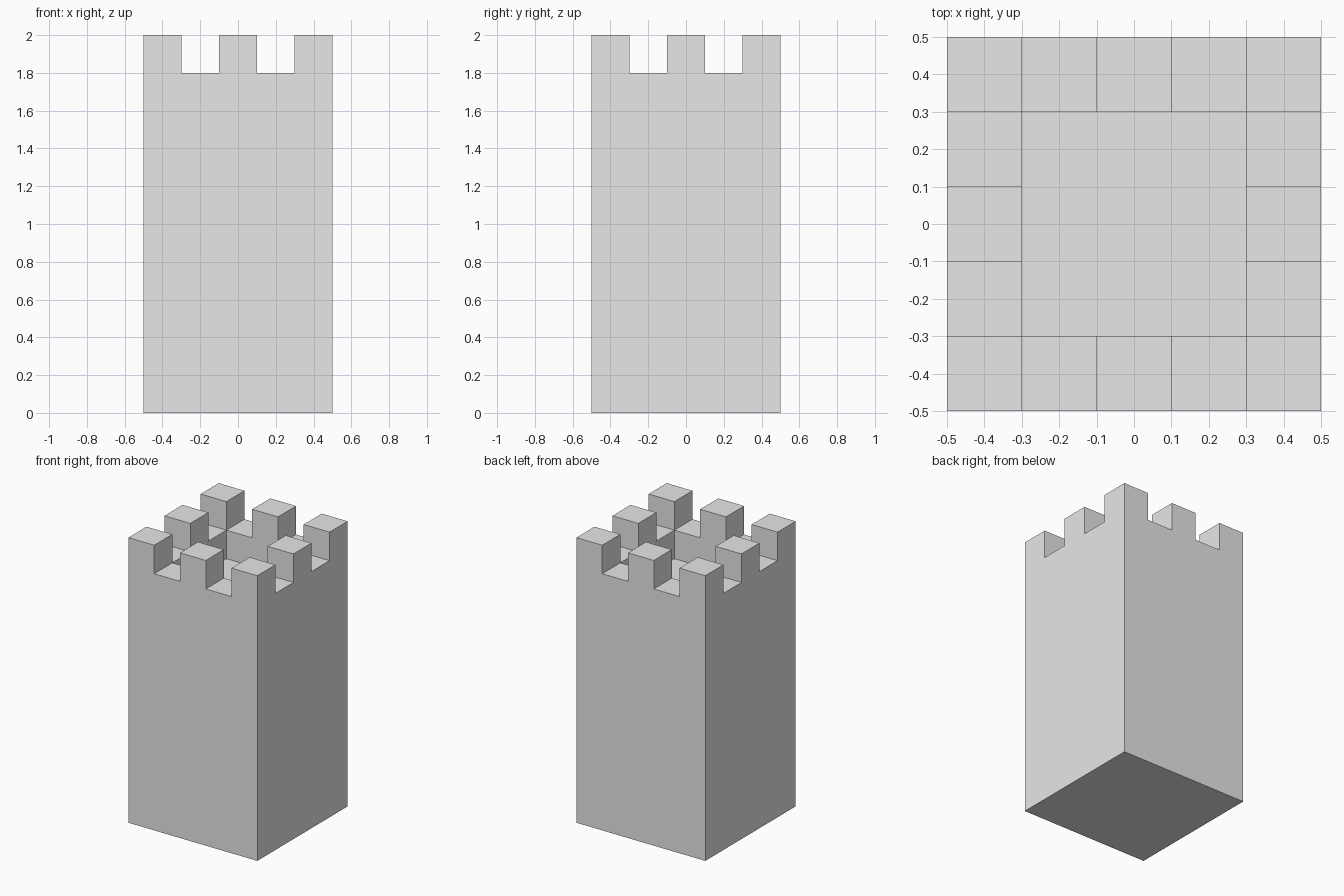
import bpy
import bmesh

if "Cube" in bpy.data.objects:
    bpy.data.objects.remove(bpy.data.objects["Cube"], do_unlink=True)

CELL = 0.2          # width of one merlon, gap or wall thickness
FLOOR_HEIGHT = 1.6  # sunken roof floor


def make_material(name, colour):
    mat = bpy.data.materials.new(name)
    mat.use_nodes = True
    mat.diffuse_color = colour
    mat.node_tree.nodes["Principled BSDF"].inputs["Base Color"].default_value = colour
    return mat


def raise_faces(bm, faces, height, keep=False):
    """Extrude faces straight up and return the raised copies."""
    result = bmesh.ops.extrude_face_region(bm, geom=faces, use_keep_orig=keep)["geom"]
    verts = [g for g in result if isinstance(g, bmesh.types.BMVert)]
    bmesh.ops.translate(bm, verts=verts, vec=(0, 0, height))
    return [g for g in result if isinstance(g, bmesh.types.BMFace)]


def cell_index(face):
    """Column and row of a cell, counted from the centre."""
    centre = face.calc_center_median()
    return round(centre.x / CELL), round(centre.y / CELL)


bm = bmesh.new()
bmesh.ops.create_grid(bm, x_segments=5, y_segments=5, size=0.5)

# Tower body up to the roof floor
roof = raise_faces(bm, bm.faces[:], FLOOR_HEIGHT, keep=True)

# Parapet wall around the floor
rim = [f for f in roof if max(map(abs, cell_index(f))) == 2]
parapet = raise_faces(bm, rim, CELL)

# Merlons on every second cell of the parapet
merlons = [f for f in parapet if all(i % 2 == 0 for i in cell_index(f))]
raise_faces(bm, merlons, CELL)

# Merge flat areas into clean faces
bmesh.ops.dissolve_limit(bm, angle_limit=0.01, verts=bm.verts[:], edges=bm.edges[:])
bmesh.ops.recalc_face_normals(bm, faces=bm.faces[:])

mesh = bpy.data.meshes.new("castle_tower")
bm.to_mesh(mesh)
bm.free()
mesh.materials.append(make_material("light grey stone", (0.8, 0.8, 0.8, 1)))
tower = bpy.data.objects.new("castle_tower", mesh)
bpy.context.collection.objects.link(tower)
